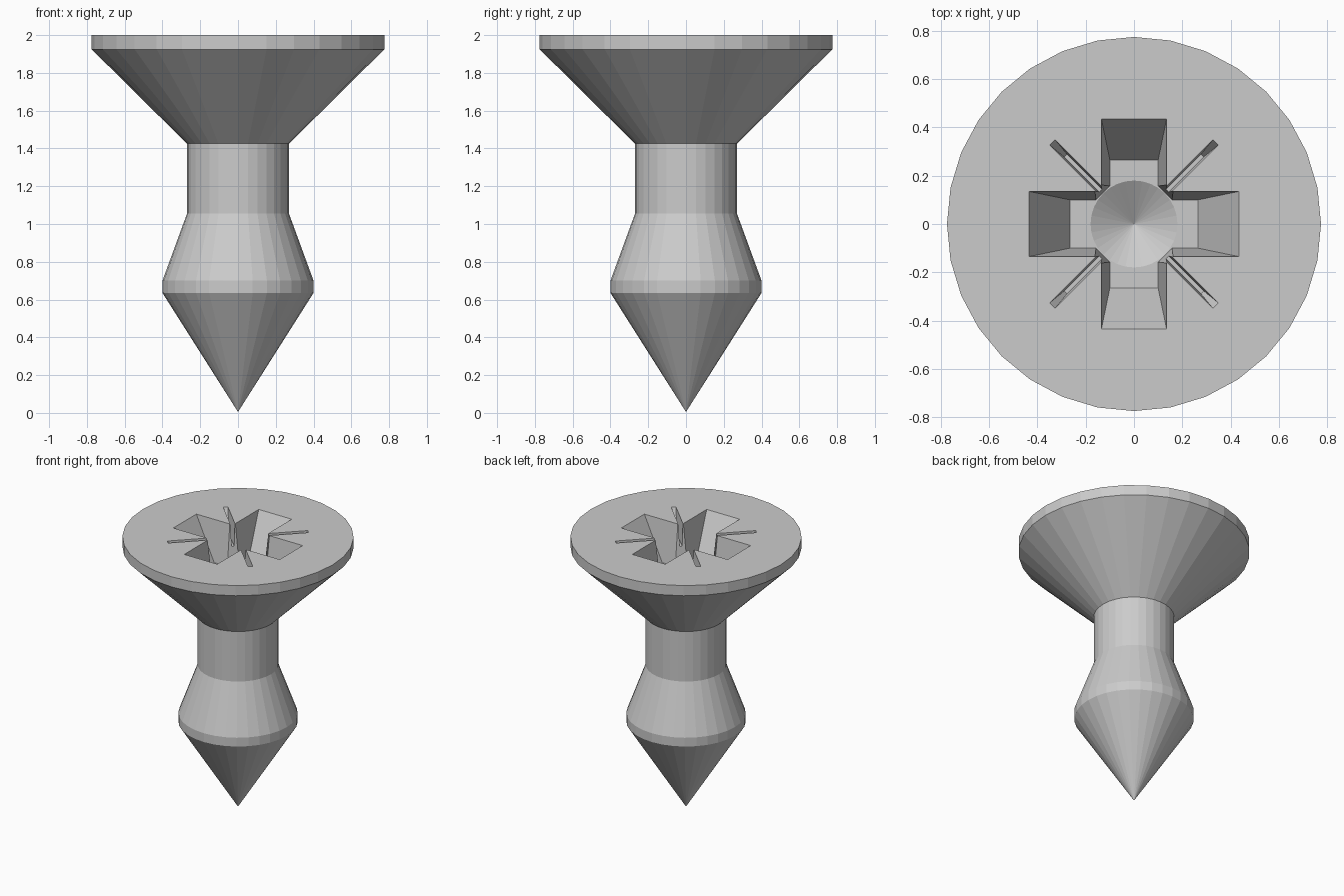
import bpy, bmesh, math
from mathutils import Matrix

if "Cube" in bpy.data.objects:
    bpy.data.objects.remove(bpy.data.objects["Cube"])

TOP = 2.0
DEPTH = 0.30          # driver recess depth
FLOOR = TOP - DEPTH
LIFT = 0.1            # cutters rise this far above the head


def make_object(name, bm):
    bmesh.ops.recalc_face_normals(bm, faces=bm.faces)
    me = bpy.data.meshes.new(name)
    bm.to_mesh(me)
    bm.free()
    ob = bpy.data.objects.new(name, me)
    bpy.context.collection.objects.link(ob)
    return ob


def lathe(name, profile, sides=32):
    bm = bmesh.new()
    verts = [bm.verts.new((r, 0, z)) for r, z in profile]
    edges = [bm.edges.new(p) for p in zip(verts, verts[1:])]
    bmesh.ops.spin(bm, geom=verts + edges, axis=(0, 0, 1), cent=(0, 0, 0),
                   angle=math.tau, steps=sides, use_merge=False)
    bmesh.ops.remove_doubles(bm, verts=bm.verts, dist=1e-4)
    # merge the flat end fan into one face
    cap = [f for f in bm.faces if all(abs(v.co.z - profile[-1][1]) < 1e-5 for v in f.verts)]
    bmesh.ops.dissolve_faces(bm, faces=cap)
    return make_object(name, bm)


def tapered_block(name, top, bottom, depth, angle):
    """Block of half sizes top (at the head face) narrowing to bottom at depth."""
    bm = bmesh.new()
    bmesh.ops.create_cube(bm, size=2)
    for v in bm.verts:
        up = v.co.z > 0
        k = 1 + LIFT / depth if up else 0
        for i in (0, 1):
            v.co[i] *= bottom[i] + (top[i] - bottom[i]) * k
        v.co.z = TOP + LIFT if up else TOP - depth
    bmesh.ops.rotate(bm, verts=bm.verts, cent=(0, 0, 0),
                     matrix=Matrix.Rotation(math.radians(angle), 3, 'Z'))
    return make_object(name, bm)


# screw body: point, collar, neck and countersunk head
screw = lathe("screw_body", [(0, 0.005), (0.4, 0.635), (0.4, 0.70), (0.27, 1.055),
                             (0.27, 1.425), (0.775, 1.925), (0.775, TOP), (0, TOP)])

# cross recess, chamfered centre, diagonal slits and conical pit
cutters = [tapered_block("cross_cutter", (0.435, 0.135), (0.265, 0.10), DEPTH, a) for a in (0, 90)]
cutters.append(tapered_block("centre_cutter", (0.21, 0.21), (0.182, 0.182), DEPTH, 45))
cutters += [tapered_block("slit_cutter", (0.478, 0.016), (0.40, 0.008), 0.16, a) for a in (45, 135)]
cutters.append(lathe("pit_cutter", [(0, FLOOR - 0.11), (0.18, FLOOR), (0.18, FLOOR + 0.05),
                                    (0, FLOOR + 0.05)]))

for c in cutters:
    m = screw.modifiers.new("cut", 'BOOLEAN')
    m.operation = 'DIFFERENCE'
    m.solver = 'EXACT'
    m.object = c

# bake the cuts and drop the cutters
deps = bpy.context.evaluated_depsgraph_get()
baked = bpy.data.meshes.new_from_object(screw.evaluated_get(deps))
screw.modifiers.clear()
screw.data = baked
for c in cutters:
    bpy.data.objects.remove(c, do_unlink=True)
